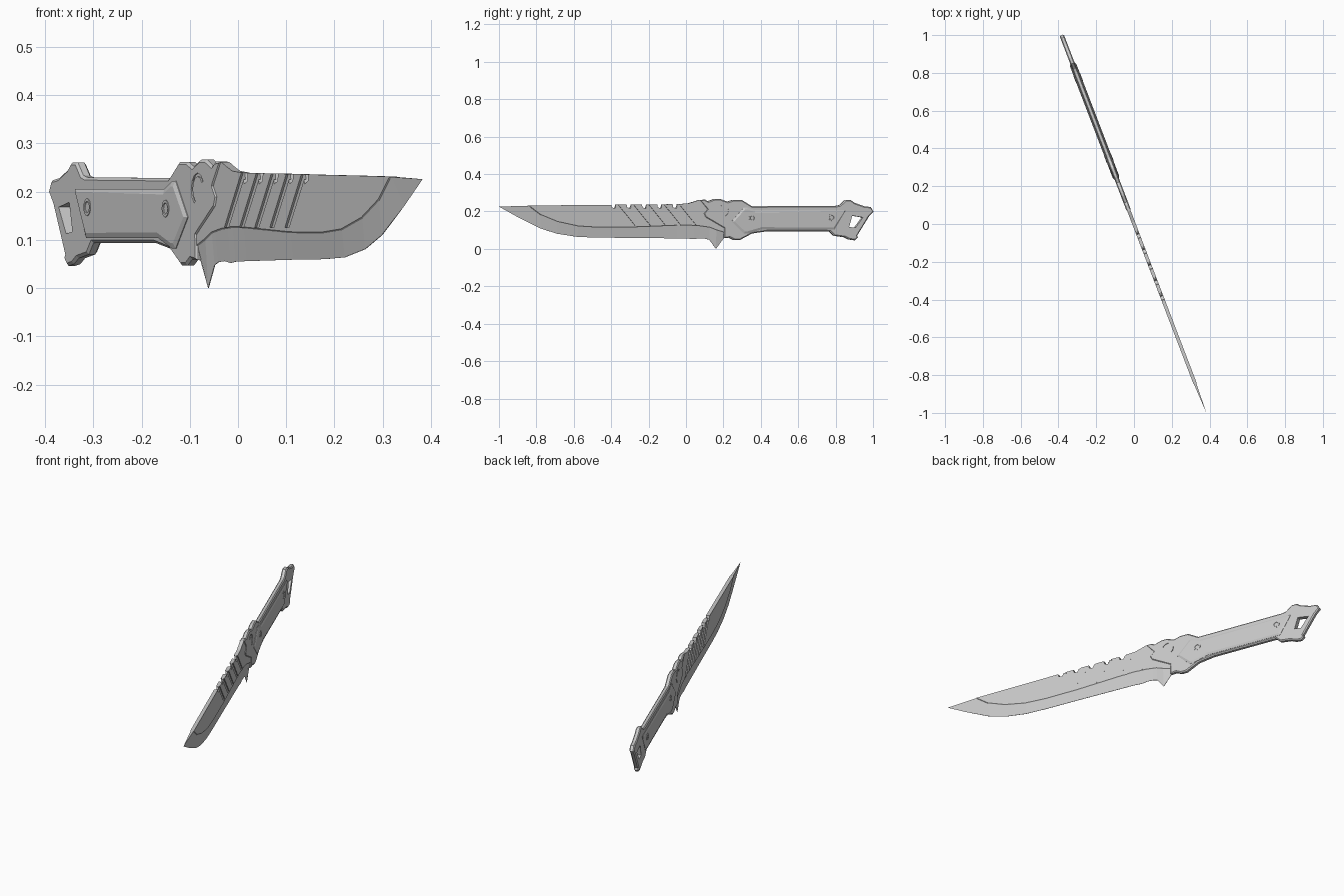
import bpy, bmesh, math
from mathutils import Matrix

if "Cube" in bpy.data.objects:
    bpy.data.objects.remove(bpy.data.objects["Cube"], do_unlink=True)

steel = bpy.data.materials.new("grey steel")
steel.use_nodes = True
GREY = (0.6, 0.6, 0.6, 1)
steel.diffuse_color = GREY
steel.node_tree.nodes["Principled BSDF"].inputs["Base Color"].default_value = GREY

# Profile space (length, thickness, height) turned to lie diagonally
LAY = Matrix(((-0.383, -0.934, 0, 0), (1, -0.358, 0, 0), (0, 0, 1, 0), (0, 0, 0, 1)))


def finish(bm, name):
    bmesh.ops.recalc_face_normals(bm, faces=bm.faces)
    bm.transform(LAY)
    mesh = bpy.data.meshes.new(name)
    bm.to_mesh(mesh)
    bm.free()
    mesh.materials.append(steel)
    obj = bpy.data.objects.new(name, mesh)
    bpy.context.collection.objects.link(obj)
    return obj


def prism(bm, pts, w0, w1):
    """Extrude a side profile from thickness w0 to w1; return both caps."""
    a = [bm.verts.new((y, w0, z)) for y, z in pts]
    b = [bm.verts.new((y, w1, z)) for y, z in pts]
    caps = [bm.faces.new(a), bm.faces.new(b[::-1])]
    for i in range(len(pts)):
        j = (i + 1) % len(pts)
        bm.faces.new((a[i], b[i], b[j], a[j]))
    return caps


def plate(name, pts, half, insets=()):
    """Symmetric plate; every inset is (width, rise) on both sides."""
    bm = bmesh.new()
    caps = prism(bm, pts, -half, half)
    bmesh.ops.recalc_face_normals(bm, faces=bm.faces)
    for width, rise in insets:
        for cap in caps:
            bmesh.ops.inset_region(bm, faces=[cap], thickness=width, depth=rise)
    return finish(bm, name)


def cut(obj, prisms):
    """Subtract separate prisms and keep only the finished mesh."""
    bm = bmesh.new()
    for p in prisms:
        prism(bm, *p)
    cutter = finish(bm, "cutter")
    cutter.hide_render = True
    mod = obj.modifiers.new("cut", "BOOLEAN")
    mod.object, mod.solver = cutter, "EXACT"
    graph = bpy.context.evaluated_depsgraph_get()
    mesh = bpy.data.meshes.new_from_object(obj.evaluated_get(graph))
    obj.modifiers.clear()
    obj.data = mesh
    bpy.data.objects.remove(cutter, do_unlink=True)


def both_sides(pts, inner):
    return [(pts, inner, 0.05), (pts, -0.05, -inner)]


def circle(y, z, r, n=16):
    return [(y + r * math.cos(i * math.tau / n), z + r * math.sin(i * math.tau / n))
            for i in range(n)]


# Blade: stations of length, spine, bevel line and cutting edge
T = 0.009
stations = [(.21, .23, .085, .06), (.2, .235, .09, .055), (.16, .245, .102, 0),
            (.125, .25, .116, .048), (.105, .256, .119, .054), (.07, .262, .124, .056),
            (.04, .252, .126, .052), (.01, .243, .128, .055), (-.05, .239, .127, .056),
            (-.3, .237, .117, .059), (-.47, .235, .116, .06), (-.58, .234, .123, .064),
            (-.69, .233, .147, .081), (-.78, .232, .184, .11), (-.84, .231, .23, .14)]
bm = bmesh.new()
rings = []
for y, top, line, edge in stations:
    step = line - 0.003
    rings.append([bm.verts.new(p) for p in (
        (y, T, top), (y, T, line), (y, T * .75, step), (y, 0.0008, edge),
        (y, -0.0008, edge), (y, -T * .75, step), (y, -T, line), (y, -T, top))])
for a, b in zip(rings, rings[1:]):
    for i in range(8):
        j = (i + 1) % 8
        bm.faces.new((a[i], b[i], b[j], a[j]))
bm.faces.new(rings[0])
# Tip: the bevel runs out to a point
step_ring = [bm.verts.new(p) for p in ((-.846, T * .75, .2305), (-.846, -T * .75, .2305))]
last = rings[-1]
point = bm.verts.new((-1, 0, .226))
mid = bm.verts.new((-.9, 0, .17))
bm.faces.new((last[0], last[7], step_ring[1], step_ring[0]))
for top, line, step, edge, s in ((0, 1, 2, 3, 0), (7, 6, 5, 4, 1)):
    bm.faces.new((last[top], last[line], last[step], step_ring[s]))
    bm.faces.new((step_ring[s], last[step], last[edge], mid))
    bm.faces.new((step_ring[s], mid, point))
bm.faces.new((step_ring[0], step_ring[1], point))
bm.faces.new((last[3], last[4], mid))
blade = finish(bm, "blade")

# Saw notches on the spine and slanted grooves running down the flanks
notches, grooves = [], []
for i in range(5):
    y = -0.06 - 0.082 * i
    notches.append(([(y - .02, .27), (y - .012, .222), (y + .006, .216), (y + .02, .27)],
                    -.05, .05))
    grooves += both_sides([(y - .012, .25), (y + .09, .126), (y + .112, .126),
                           (y + .012, .25)], T - .0045)
cut(blade, grooves)
cut(blade, notches)

# Tang, guard and pommel as one chamfered body
body = plate("tang_and_guard", [
    (.07, .262), (.1, .263), (.115, .254), (.15, .267), (.18, .267), (.22, .252),
    (.25, .262), (.295, .262), (.35, .228), (.80, .23), (.82, .234), (.85, .261),
    (.878, .261), (.90, .246), (.95, .228), (.985, .224), (1, .2), (.975, .172),
    (.912, .07), (.917, .062), (.90, .046), (.87, .05), (.845, .062), (.79, .07),
    (.765, .094), (.43, .094), (.35, .082), (.285, .047), (.255, .047), (.23, .06),
    (.2, .058), (.2, .11), (.1, .168), (.09, .19), (.11, .212)],
    .007, [(.006, .005)])
hole = [(.942, .168), (.885, .178), (.868, .117), (.902, .113)]
cut(body, [(hole, -.05, .05)])

# Hooked groove engraved on the guard
arc = [math.radians(a) for a in range(-60, 151, 30)]
hook = [(.19 + r * math.cos(a), .205 + r * math.sin(a))
        for r, angles in ((.034, arc), (.027, arc[::-1])) for a in angles]
cut(body, both_sides(hook, .009))

# Raised grip scales on both faces
plate("grip_scales", [
    (.24, .147), (.305, .222), (.325, .222), (.365, .206), (.85, .206),
    (.79, .104), (.40, .104), (.325, .082), (.305, .082)],
    .0135, [(.012, .0045)])

# Screws with sunken centres
for label, y, z in (("front_screw", .348, .165), ("rear_screw", .772, .168)):
    plate(label, circle(y, z, .018), .0195, [(.006, 0), (.002, -.002)])
